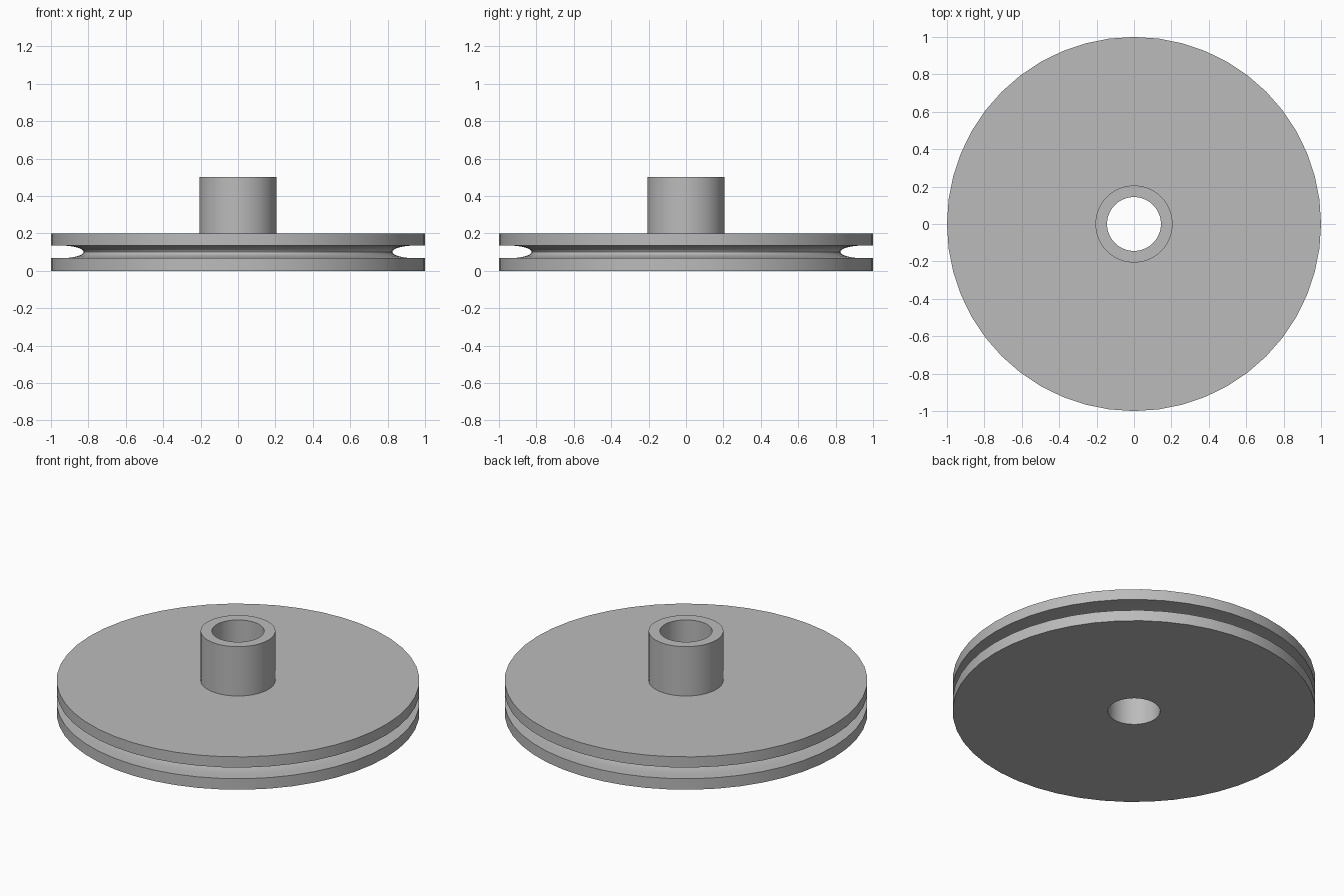
import bpy
import bmesh
from math import cos, sin, pi

cube = bpy.data.objects.get("Cube")
if cube:
    bpy.data.objects.remove(cube, do_unlink=True)

SEGMENTS = 48
BORE, HUB, RIM = 0.144, 0.206, 1.0
DISC_TOP, HUB_TOP = 0.2, 0.5

# Plain grey material
grey = bpy.data.materials.new("plain grey")
grey.use_nodes = True
colour = (0.5, 0.5, 0.5, 1)
grey.diffuse_color = colour
grey.node_tree.nodes["Principled BSDF"].inputs["Base Color"].default_value = colour


def lathe(name, profile):
    """Revolve a closed (radius, height) profile around the z axis."""
    bm = bmesh.new()
    rings = []
    for i in range(SEGMENTS):
        a = 2 * pi * i / SEGMENTS
        rings.append([bm.verts.new((r * cos(a), r * sin(a), z)) for r, z in profile])
    n = len(profile)
    for i in range(SEGMENTS):
        here, after = rings[i], rings[(i + 1) % SEGMENTS]
        for j in range(n):
            k = (j + 1) % n
            bm.faces.new((here[j], after[j], after[k], here[k]))
    bmesh.ops.recalc_face_normals(bm, faces=bm.faces)
    mesh = bpy.data.meshes.new(name)
    bm.to_mesh(mesh)
    bm.free()
    mesh.materials.append(grey)
    obj = bpy.data.objects.new(name, mesh)
    bpy.context.collection.objects.link(obj)
    bpy.ops.object.select_all(action="DESELECT")
    obj.select_set(True)
    bpy.context.view_layer.objects.active = obj
    bpy.ops.object.shade_smooth_by_angle(angle=pi / 6)
    return obj


# Rope groove: a half ellipse sunk into the rim
GROOVE_R, GROOVE_Z, DEPTH, HALF_WIDTH, STEPS = 0.95, 0.101, 0.124, 0.034, 16
groove = [(GROOVE_R - DEPTH * sin(pi * i / STEPS),
           GROOVE_Z - HALF_WIDTH * cos(pi * i / STEPS)) for i in range(STEPS + 1)]

# Wheel and raised hub in one section, with the bore through both
lathe("pulley_wheel",
      [(BORE, 0), (RIM, 0), (RIM, GROOVE_Z - HALF_WIDTH)]
      + groove
      + [(RIM, GROOVE_Z + HALF_WIDTH), (RIM, DISC_TOP), (HUB, DISC_TOP),
         (HUB, HUB_TOP), (BORE, HUB_TOP)])
